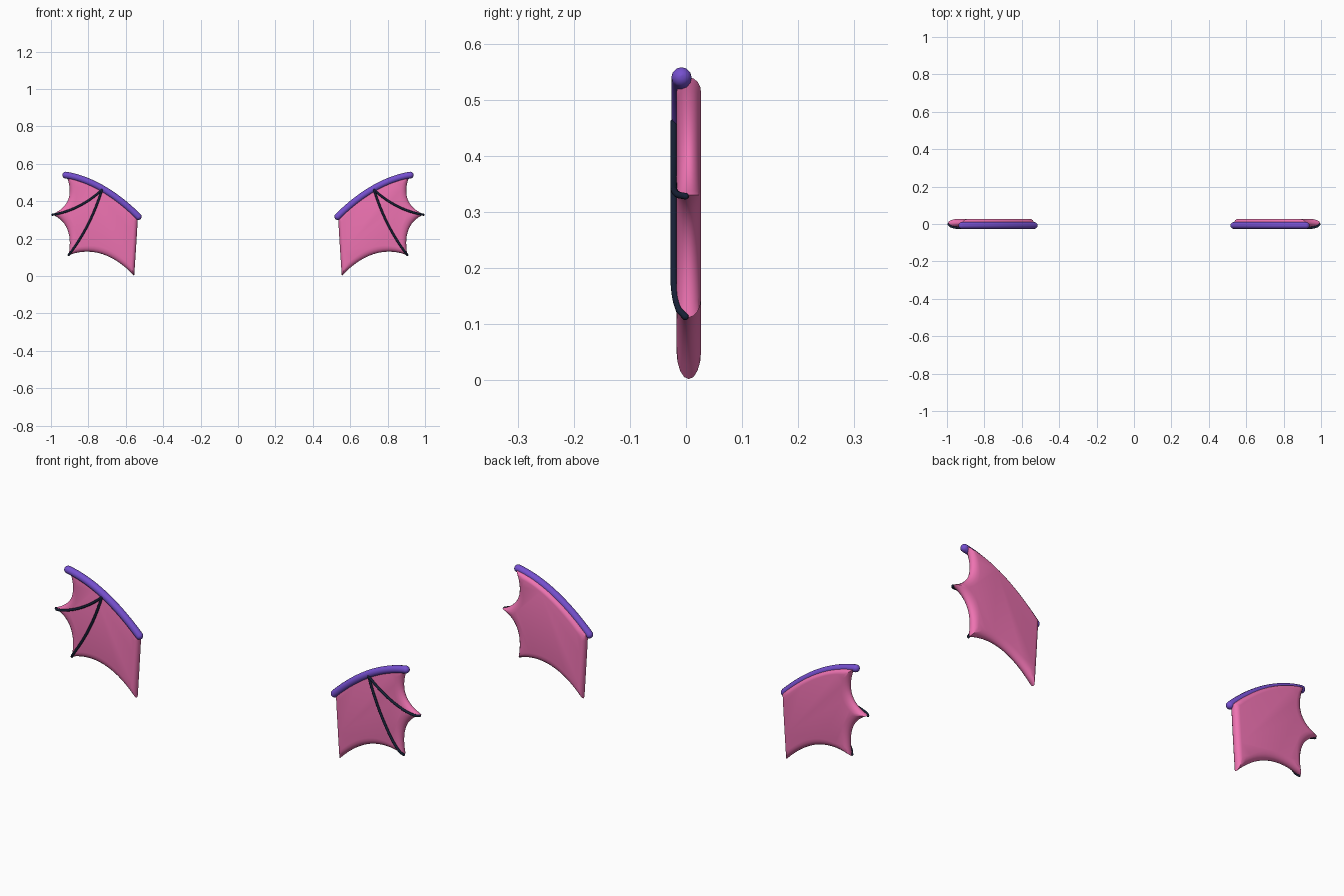
import bpy, bmesh, math
from mathutils import Vector

if "Cube" in bpy.data.objects:
    bpy.data.objects.remove(bpy.data.objects["Cube"])


def material(name, rgb):
    m = bpy.data.materials.new(name)
    m.diffuse_color = (*rgb, 1)
    m.use_nodes = True
    m.node_tree.nodes["Principled BSDF"].inputs["Base Color"].default_value = m.diffuse_color
    return m


PINK = material("pink_membrane", (0.85, 0.17, 0.44))
PURPLE = material("purple_arm", (0.18, 0.08, 0.62))
DARK = material("dark_finger", (0.008, 0.014, 0.035))


def quad(a, b, c, t):
    return a * (1 - t) ** 2 + b * 2 * t * (1 - t) + c * t * t


# Wing outline (x, z): corners alternating with curve control points, clockwise
OUTLINE = [Vector(p) for p in [
    (0.535, 0.32), (0.727, 0.51), (0.918, 0.54), (0.858, 0.385),
    (0.995, 0.33), (0.874, 0.279), (0.906, 0.112), (0.725, 0.18),
    (0.555, 0.002), (0.544, 0.16)]]


def inset_outline(d, steps=14):
    """Mitre the control polygon inwards by d, then sample its curves."""
    n, pts = len(OUTLINE), []
    for i, p in enumerate(OUTLINE):
        u = (p - OUTLINE[i - 1]).normalized()
        v = (OUTLINE[(i + 1) % n] - p).normalized()
        nu, nv = Vector((u.y, -u.x)), Vector((v.y, -v.x))
        pts.append(p + (nu + nv) * d / (1 + nu.dot(nv)))
    return [quad(pts[i], pts[i + 1], pts[(i + 2) % n], k / steps)
            for i in range(0, n, 2) for k in range(steps)]


def smooth(obj, mat):
    obj.data.materials.append(mat)
    bpy.ops.object.select_all(action='DESELECT')
    obj.select_set(True)
    bpy.context.view_layer.objects.active = obj
    bpy.ops.object.shade_smooth_by_angle(angle=math.radians(40))


def membrane(name, side, r=0.022, cy=0.005, rings=8):
    bm = bmesh.new()
    loops = []
    for k in range(rings + 1):
        a = math.pi * (k / rings - 0.5)
        loops.append([bm.verts.new((side * p.x, cy + r * math.sin(a), p.y))
                      for p in inset_outline(r * (1 - math.cos(a)))])
    for lo, hi in zip(loops, loops[1:]):
        for i in range(len(lo)):
            bm.faces.new((lo[i - 1], lo[i], hi[i], hi[i - 1]))
    bm.faces.new(loops[0])
    bm.faces.new(loops[-1])
    bmesh.ops.recalc_face_normals(bm, faces=bm.faces)
    me = bpy.data.meshes.new(name)
    bm.to_mesh(me)
    obj = bpy.data.objects.new(name, me)
    bpy.context.collection.objects.link(obj)
    smooth(obj, PINK)


def tube(name, path, r, side, mat):
    """Round tube with hemispherical ends along a list of 3D points."""
    s = (path[0] - path[1]).normalized()
    e = (path[-1] - path[-2]).normalized()
    angs = [math.radians(a) for a in (88, 70, 50, 30, 15)]
    pts = [(path[0] + s * r * math.sin(a), math.cos(a)) for a in angs]
    pts += [(p, 1) for p in path]
    pts += [(path[-1] + e * r * math.sin(a), math.cos(a)) for a in reversed(angs)]
    cu = bpy.data.curves.new(name, 'CURVE')
    cu.dimensions = '3D'
    cu.bevel_depth, cu.bevel_resolution, cu.use_fill_caps = r, 4, True
    sp = cu.splines.new('POLY')
    sp.points.add(len(pts) - 1)
    for q, (p, rad) in zip(sp.points, pts):
        q.co = (side * p.x, p.y, p.z, 1)
        q.radius = rad
    obj = bpy.data.objects.new(name, cu)
    bpy.context.collection.objects.link(obj)
    bpy.ops.object.select_all(action='DESELECT')
    obj.select_set(True)
    bpy.context.view_layer.objects.active = obj
    bpy.ops.object.convert(target='MESH')
    smooth(bpy.context.object, mat)


def arc(a, b, c, y0, y1, n=24):
    """Curve in x-z; y stays at y0 and curls round to y1 near the tip."""
    out = []
    for k in range(n + 1):
        t = k / n
        p = quad(Vector(a), Vector(b), Vector(c), t)
        w = max(0, (t - 0.75) / 0.25)
        out.append(Vector((p.x, y0 + (y1 - y0) * (1 - math.sqrt(1 - w * w)), p.y)))
    return out


for side, label in ((1, "right"), (-1, "left")):
    membrane(f"{label}_wing_membrane", side)
    # leading arm bone
    tube(f"{label}_wing_arm",
         arc((0.533, 0.318), (0.727, 0.508), (0.921, 0.54), -0.008, -0.008),
         0.018, side, PURPLE)
    # finger bones running to the membrane points
    tube(f"{label}_upper_finger",
         arc((0.728, 0.46), (0.85, 0.35), (0.992, 0.328), -0.022, -0.001),
         0.006, side, DARK)
    tube(f"{label}_lower_finger",
         arc((0.728, 0.46), (0.79, 0.26), (0.905, 0.113), -0.022, -0.001),
         0.006, side, DARK)
